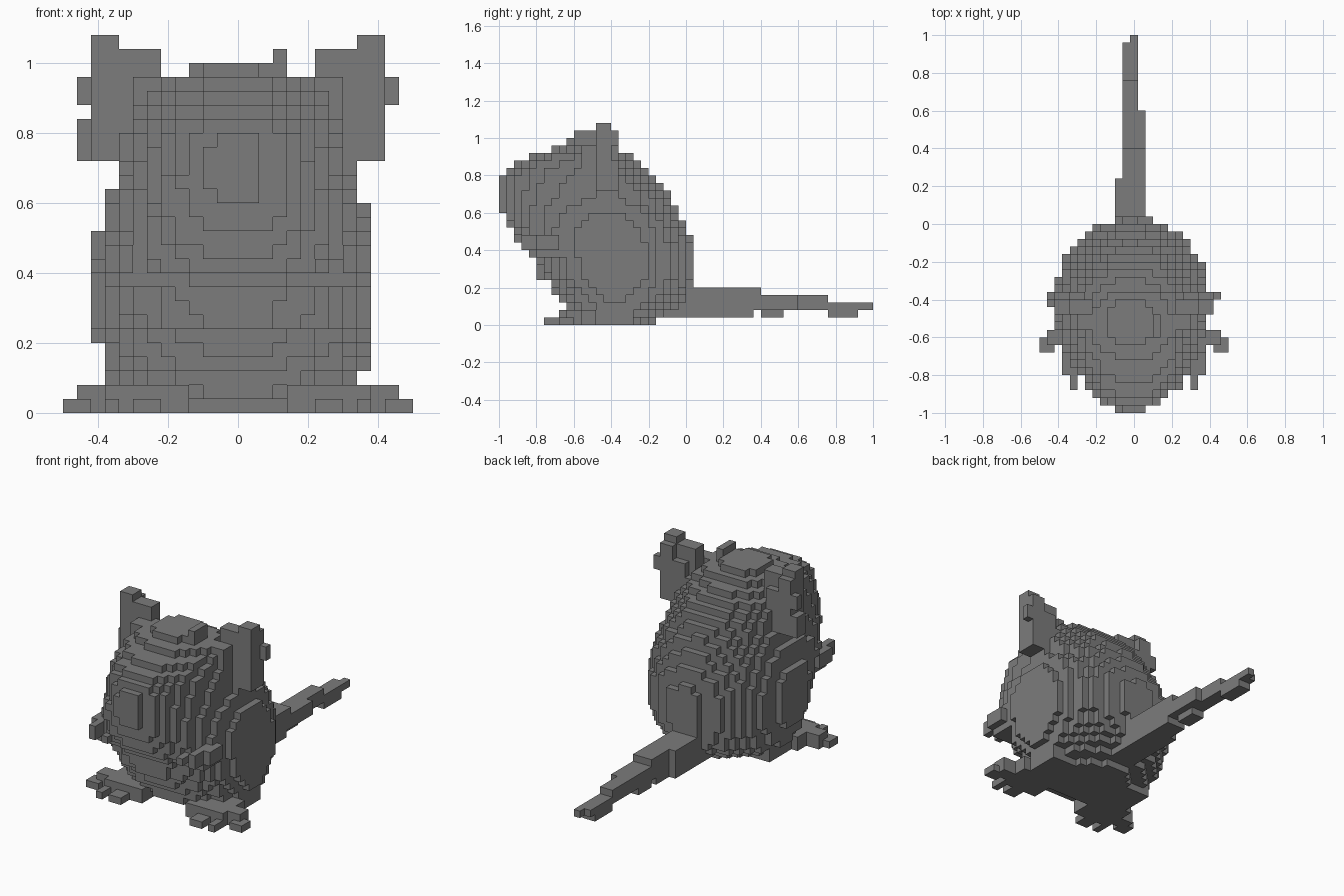
import bpy
import bmesh
from mathutils import Vector

CELL = 0.04

cube = bpy.data.objects.get("Cube")
if cube:
    bpy.data.objects.remove(cube, do_unlink=True)

grey = bpy.data.materials.new("stone_grey")
grey.use_nodes = True
colour = (0.2, 0.2, 0.2, 1)
grey.diffuse_color = colour
grey.node_tree.nodes["Principled BSDF"].inputs["Base Color"].default_value = colour


def centre(cell):
    i, j, k = cell
    return Vector((i, j + 0.5, k + 0.5)) * CELL


GRID = [(i, j, k) for i in range(-12, 13) for j in range(-25, 25) for k in range(27)]


def box(x, y, z):
    """Cells whose centres lie inside the given ranges."""
    return {c for c in GRID
            if all(lo < v < hi for v, (lo, hi) in zip(centre(c), (x, y, z)))}


def mirrored(cells):
    return {(-i, j, k) for i, j, k in cells}


# Torso and head outline: height, front, widest y, back, half width
PROFILE = [
    (0.02, -0.58, -0.4, -0.16, 0.22), (0.06, -0.63, -0.4, -0.09, 0.31),
    (0.10, -0.65, -0.4, -0.04, 0.36), (0.14, -0.69, -0.4, 0.0, 0.376),
    (0.22, -0.73, -0.4, 0.03, 0.40), (0.26, -0.79, -0.4, 0.035, 0.41),
    (0.34, -0.81, -0.4, 0.035, 0.41), (0.42, -0.89, -0.4, 0.035, 0.41),
    (0.50, -0.94, -0.4, 0.01, 0.40), (0.58, -0.98, -0.4, -0.03, 0.38),
    (0.66, -1.0, -0.4, -0.07, 0.345), (0.74, -1.0, -0.42, -0.125, 0.32),
    (0.80, -0.99, -0.44, -0.17, 0.315),
    (0.86, -0.93, -0.47, -0.235, 0.285), (0.90, -0.85, -0.5, -0.29, 0.26),
    (0.94, -0.725, -0.52, -0.345, 0.22), (0.98, -0.645, -0.52, -0.40, 0.14),
]


def outline(z):
    for a, b in zip(PROFILE, PROFILE[1:]):
        if a[0] - 0.001 <= z <= b[0] + 0.001:
            t = (z - a[0]) / (b[0] - a[0])
            return [p + (q - p) * t for p, q in zip(a[1:], b[1:])]
    return None


def in_body(cell):
    """Each level is an egg: a long front half and a shorter back half."""
    x, y, z = centre(cell)
    ring = outline(z)
    if not ring:
        return False
    front, widest, back, half = ring
    depth = back - widest if y > widest else widest - front
    return ((x + 0.01) / half) ** 2 + ((y - widest) / depth) ** 2 <= 1


body = {c for c in GRID if in_body(c)}

# Foot: flat pad with three toes
foot = (box((0.14, 0.38), (-0.68, -0.48), (0, 0.08))
        | box((0.14, 0.34), (-0.48, -0.28), (0, 0.08))
        | box((0.38, 0.46), (-0.64, -0.56), (0, 0.08))
        | box((0.42, 0.5), (-0.68, -0.6), (0, 0.04))
        | box((0.34, 0.38), (-0.76, -0.64), (0, 0.04))
        | box((0.22, 0.3), (-0.76, -0.64), (0, 0.04)))

# Arm: short forearm ending in stubby fingers
arm = (box((0.22, 0.34), (-0.8, -0.64), (0.36, 0.44))
       | box((0.22, 0.26), (-0.88, -0.72), (0.4, 0.44))
       | box((0.3, 0.34), (-0.88, -0.72), (0.4, 0.48))
       | box((0.34, 0.38), (-0.8, -0.68), (0.4, 0.48)))

# Ear: upright plate with a raised outer tip and a stepped inner edge
ear = (box((0.26, 0.42), (-0.48, -0.36), (0.72, 0.96))
       | box((0.34, 0.42), (-0.48, -0.36), (0.96, 1.04))
       | box((0.22, 0.34), (-0.48, -0.4), (0.84, 1.04))
       | box((0.22, 0.3), (-0.56, -0.48), (0.84, 0.96))
       | box((0.34, 0.42), (-0.48, -0.4), (1.04, 1.08))
       | box((0.42, 0.46), (-0.4, -0.36), (0.88, 0.96)))
ear_lobe = box((-0.46, -0.42), (-0.44, -0.36), (0.72, 0.84))

# Tail: tapering rod resting behind the body
tail = (box((-0.1, 0.06), (-0.16, 0.24), (0.04, 0.2))
        | box((-0.06, 0.06), (0.24, 0.36), (0.04, 0.2))
        | box((-0.06, 0.06), (0.36, 0.4), (0.08, 0.2))
        | box((-0.06, 0.06), (0.4, 0.6), (0.08, 0.16))
        | box((-0.06, 0.02), (0.6, 0.76), (0.08, 0.16))
        | box((-0.06, 0.02), (0.4, 0.52), (0.04, 0.08))
        | box((-0.06, 0.02), (0.76, 0.92), (0.04, 0.12))
        | box((-0.06, 0.02), (0.92, 0.96), (0.08, 0.12))
        | box((-0.02, 0.02), (0.96, 1.0), (0.08, 0.12)))

parts = {
    "body": body,
    "left_foot": foot, "right_foot": mirrored(foot),
    "left_arm": arm, "right_arm": mirrored(arm),
    "left_ear": ear, "right_ear": mirrored(ear) | ear_lobe,
    "head_tuft": box((0.1, 0.14), (-0.6, -0.48), (0.96, 1.04)),
    "tail": tail,
}
solid = set().union(*parts.values())


def build(name, cells):
    """Make an object from the exposed sides of its cells."""
    bm = bmesh.new()
    for cell in cells:
        for axis in range(3):
            for sign in (-1, 1):
                step = Vector((0, 0, 0))
                step[axis] = sign
                beside = tuple(int(a + b) for a, b in zip(cell, step))
                if beside in solid:
                    continue
                u = Vector((0, 0, 0))
                u[(axis + 1) % 3] = 1
                v = step.cross(u)
                mid = centre(cell) + step * CELL / 2
                corners = (-u - v, u - v, u + v, v - u)
                bm.faces.new([bm.verts.new(mid + c * CELL / 2) for c in corners])
    bmesh.ops.remove_doubles(bm, verts=bm.verts[:], dist=CELL / 100)
    mesh = bpy.data.meshes.new(name)
    bm.to_mesh(mesh)
    bm.free()
    mesh.materials.append(grey)
    bpy.context.scene.collection.objects.link(bpy.data.objects.new(name, mesh))


used = set()
for name, cells in parts.items():
    build(name, cells - used)
    used |= cells
